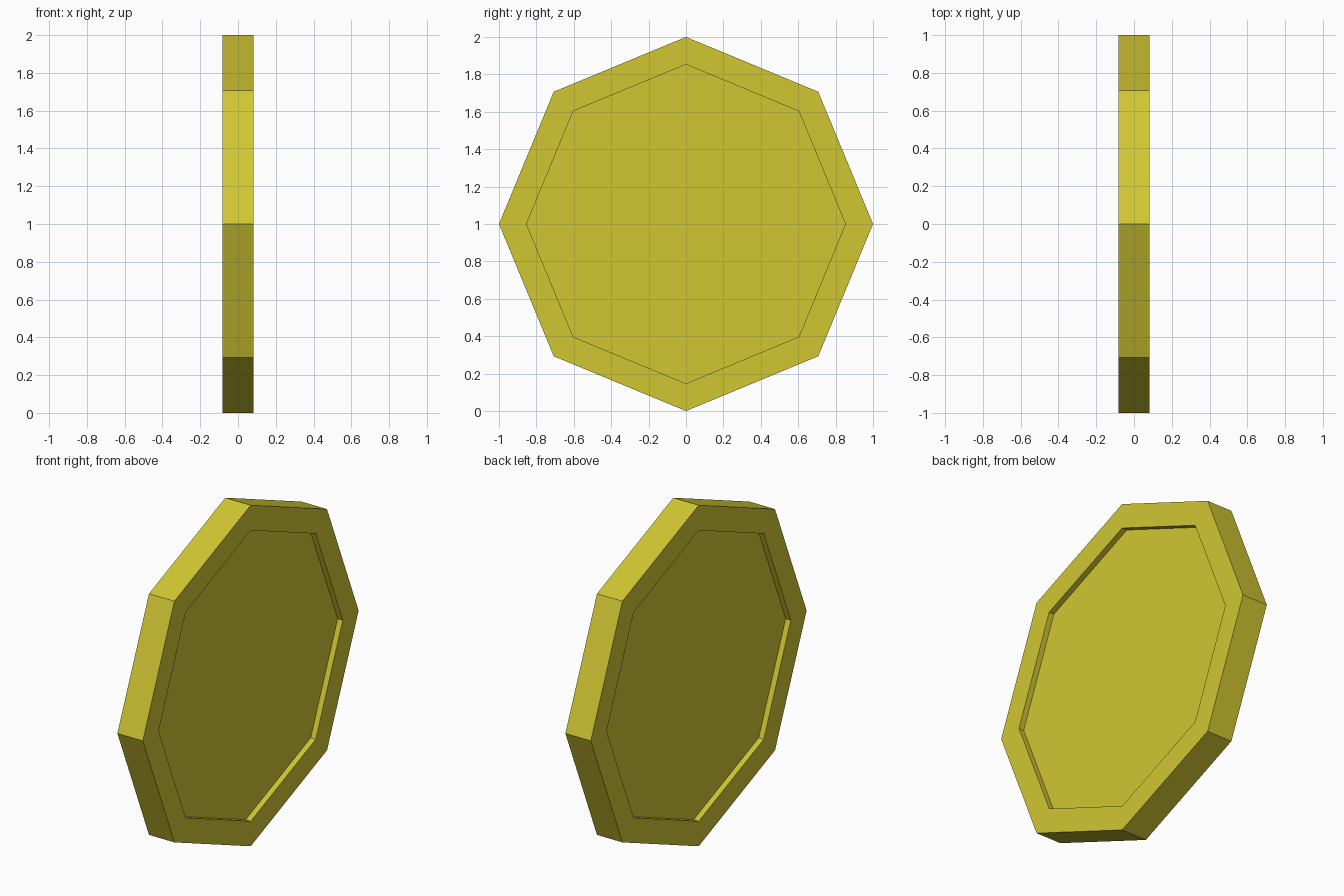
import bpy
import bmesh
from math import pi
from mathutils import Matrix

cube = bpy.data.objects.get("Cube")
if cube:
    bpy.data.objects.remove(cube, do_unlink=True)

RADIUS, INNER = 1.0, 0.853
THICKNESS, RECESS = 0.165, 0.033

# Gold material
color = (0.638, 0.565, 0.032, 1.0)
gold = bpy.data.materials.new("gold")
gold.use_nodes = True
gold.diffuse_color = color
gold.node_tree.nodes["Principled BSDF"].inputs["Base Color"].default_value = color

# Eight-sided disc lying along x, one corner pointing up
bm = bmesh.new()
bmesh.ops.create_cone(bm, cap_ends=True, segments=8, radius1=RADIUS,
                      radius2=RADIUS, depth=THICKNESS,
                      matrix=Matrix.Rotation(pi / 2, 4, 'Y'))

# Recessed panel on both sides, leaving a raised rim
for cap in [f for f in bm.faces if len(f.verts) == 8]:
    inward = cap.normal * -RECESS
    bmesh.ops.inset_region(bm, faces=[cap], thickness=0.0001)
    for v in cap.verts:
        v.co.yz = v.co.yz.normalized() * INNER
    walls = bmesh.ops.extrude_discrete_faces(bm, faces=[cap])
    bmesh.ops.translate(bm, vec=inward, verts=walls["faces"][0].verts)

bmesh.ops.translate(bm, vec=(0, 0, RADIUS), verts=bm.verts)
bmesh.ops.recalc_face_normals(bm, faces=bm.faces)
mesh = bpy.data.meshes.new("coin")
bm.to_mesh(mesh)
bm.free()
mesh.materials.append(gold)
coin = bpy.data.objects.new("coin", mesh)
bpy.context.collection.objects.link(coin)
